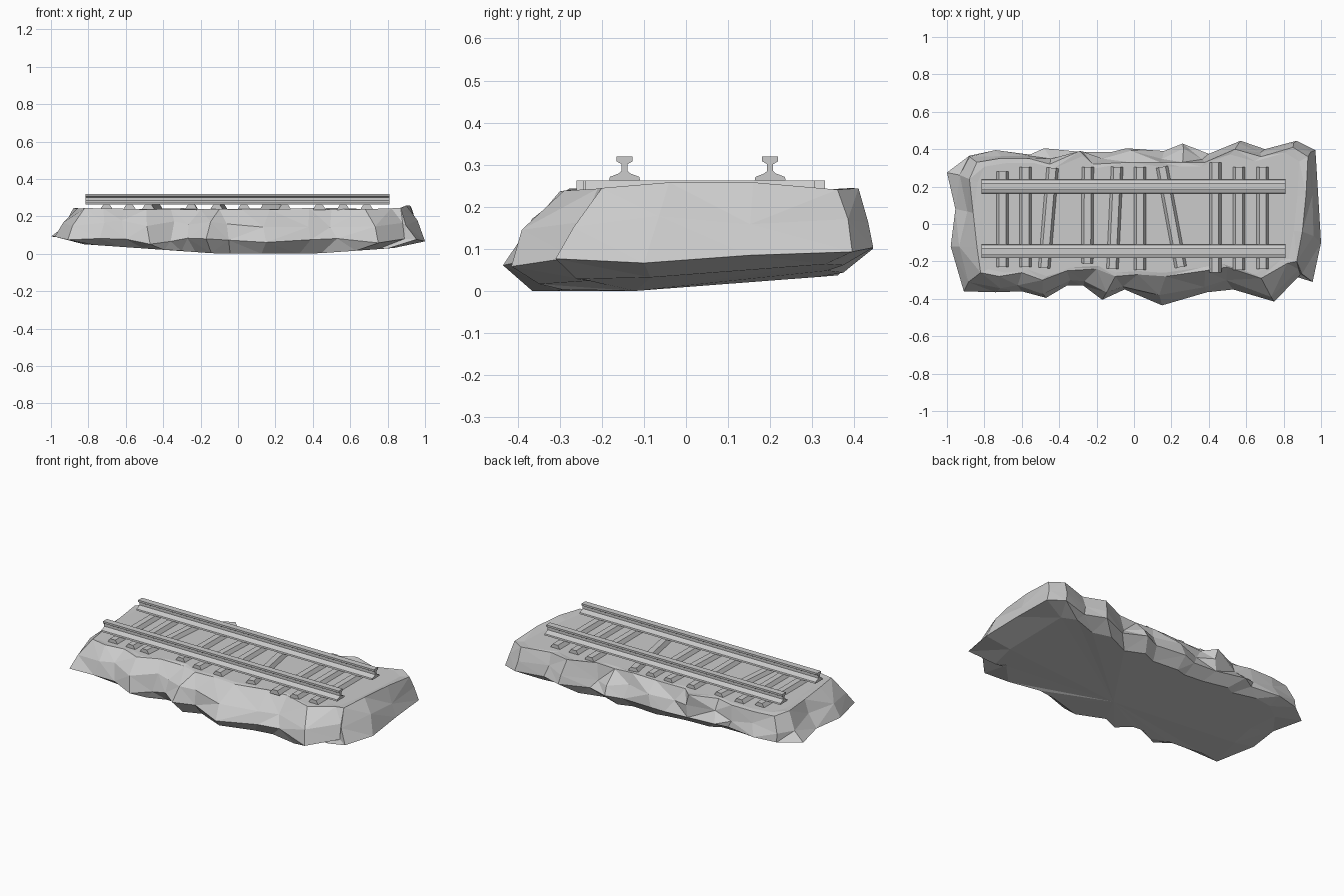
import bpy
import bmesh
import random
from mathutils import Vector

random.seed(4)
if "Cube" in bpy.data.objects:
    bpy.data.objects.remove(bpy.data.objects["Cube"], do_unlink=True)

# One plain grey for the whole model
GREY = (0.6, 0.6, 0.6, 1.0)
stone_grey = bpy.data.materials.new("stone_grey")
stone_grey.use_nodes = True
stone_grey.diffuse_color = GREY
stone_grey.node_tree.nodes["Principled BSDF"].inputs["Base Color"].default_value = GREY


def finish(name, bm):
    """Turn a bmesh into a named, flat shaded object."""
    bmesh.ops.recalc_face_normals(bm, faces=bm.faces)
    mesh = bpy.data.meshes.new(name)
    bm.to_mesh(mesh)
    bm.free()
    mesh.materials.append(stone_grey)
    obj = bpy.data.objects.new(name, mesh)
    bpy.context.collection.objects.link(obj)
    return obj


def sweep(name, half_profile, start, end):
    """Sweep a mirrored (half width, height) profile between two ground points."""
    profile = half_profile + [(-w, z) for w, z in reversed(half_profile)]
    start, end = Vector(start), Vector(end)
    along = (end - start).normalized()
    side = Vector((-along.y, along.x))
    bm = bmesh.new()
    rings = []
    for point in (start, end):
        ring = []
        for w, z in profile:
            spot = point + side * w
            ring.append(bm.verts.new((spot.x, spot.y, z)))
        rings.append(ring)
        bm.faces.new(ring)
    bridge(bm, rings[0], rings[1])
    return finish(name, bm)


def bridge(bm, lower, upper):
    """Join two rings of equal length with quads."""
    count = len(lower)
    for i in range(count):
        j = (i + 1) % count
        bm.faces.new((lower[i], lower[j], upper[j], upper[i]))


# Rock outline per side: widest point (x, y), then plateau edge (x, y)
back_side = [
    (-.88, .365, -.84, .33), (-.74, .395, -.72, .35), (-.55, .37, -.56, .35),
    (-.48, .405, -.45, .32), (-.28, .385, -.29, .39), (-.12, .385, -.22, .32),
    (-.04, .405, -.02, .33), (.16, .39, .14, .33), (.26, .43, .26, .33),
    (.4, .375, .38, .33), (.57, .445, .54, .4), (.7, .4, .68, .36),
    (.87, .445, .85, .41),
]
right_side = [
    (.97, .395, .93, .36), (.985, .15, .92, .16), (1, -.1, .9, -.04),
    (.955, -.31, .87, -.2),
]
front_side = [
    (.89, -.27, .82, -.21), (.75, -.415, .68, -.29), (.53, -.35, .5, -.23),
    (.39, -.365, .38, -.25), (.15, -.435, .17, -.28), (-.05, -.35, .02, -.27),
    (-.17, -.405, -.1, -.28), (-.27, -.33, -.2, -.24), (-.36, -.33, -.36, -.25),
    (-.47, -.395, -.49, -.3), (-.6, -.36, -.6, -.26), (-.74, -.365, -.72, -.28),
]
left_side = [
    (-.91, -.36, -.82, -.26), (-.98, -.12, -.84, -.12), (-.955, .08, -.86, .06),
    (-1, .275, -.88, .24),
]


def rock_base():
    stations = back_side + right_side + front_side + left_side
    bm = bmesh.new()
    bottom, rim, middle, edge, plateau = [], [], [], [], []
    for i, (rx, ry, tx, ty) in enumerate(stations):
        # Underside rises towards the ends and the back
        bx, by = rx * .84, ry * .84
        bz = .07 * max(0, abs(bx - .15) - .25) + .08 * max(0, by + .1)
        bottom.append(bm.verts.new((bx, by, bz)))
        # Widest ring, lower along the front
        rz = .085 + .05 * ry + random.uniform(-.015, .015)
        rim.append(bm.verts.new((rx, ry, rz)))
        # Jagged crags halfway up
        t = random.uniform(.25, .75) if i % 2 else random.uniform(.15, .4)
        slide = random.uniform(-.025, .025)
        middle.append(bm.verts.new((rx + (tx - rx) * t + slide,
                                    ry + (ty - ry) * t,
                                    random.uniform(.14, .18))))
        tz = .258 if tx > .86 and abs(ty) < .2 else random.uniform(.234, .245)
        edge.append(bm.verts.new((tx, ty, tz)))
        plateau.append(bm.verts.new((tx * .95, ty * .93, .24)))
    for lower, upper in ((bottom, rim), (rim, middle), (middle, edge), (edge, plateau)):
        bridge(bm, lower, upper)
    bm.faces.new(plateau)
    # Underside fans out from its lowest point
    keel = bm.verts.new((.05, -.12, 0))
    for i, vert in enumerate(bottom):
        bm.faces.new((keel, bottom[(i + 1) % len(bottom)], vert))
    bmesh.ops.triangulate(bm, faces=[f for f in bm.faces if len(f.verts) == 4])
    return finish("rock_base", bm)


rock_base()

# Sleepers: back end (x, y) to front end (x, y), some knocked askew
sleepers = [
    (-.703, .28, -.703, -.23), (-.58, .305, -.58, -.23), (-.435, .3, -.48, -.235),
    (-.247, .305, -.25, -.21), (-.09, .305, -.115, -.24), (.032, .305, .032, -.245),
    (.15, .305, .25, -.23), (.435, .33, .435, -.26), (.562, .305, .562, -.245),
    (.688, .305, .688, -.24),
]
sleeper_profile = [(.032, .235), (.032, .24), (.018, .262)]
for number, (bx, by, fx, fy) in enumerate(sleepers, 1):
    sweep(f"sleeper_{number}", sleeper_profile, (bx, by), (fx, fy))

# Rails: wide foot, thin web, rounded-off head
rail_profile = [
    (.037, .262), (.035, .271), (.014, .279), (.007, .285),
    (.007, .301), (.019, .308), (.019, .32),
]
for name, y in (("front_rail", -.146), ("back_rail", .2)):
    sweep(name, rail_profile, (-.815, y), (.81, y))
